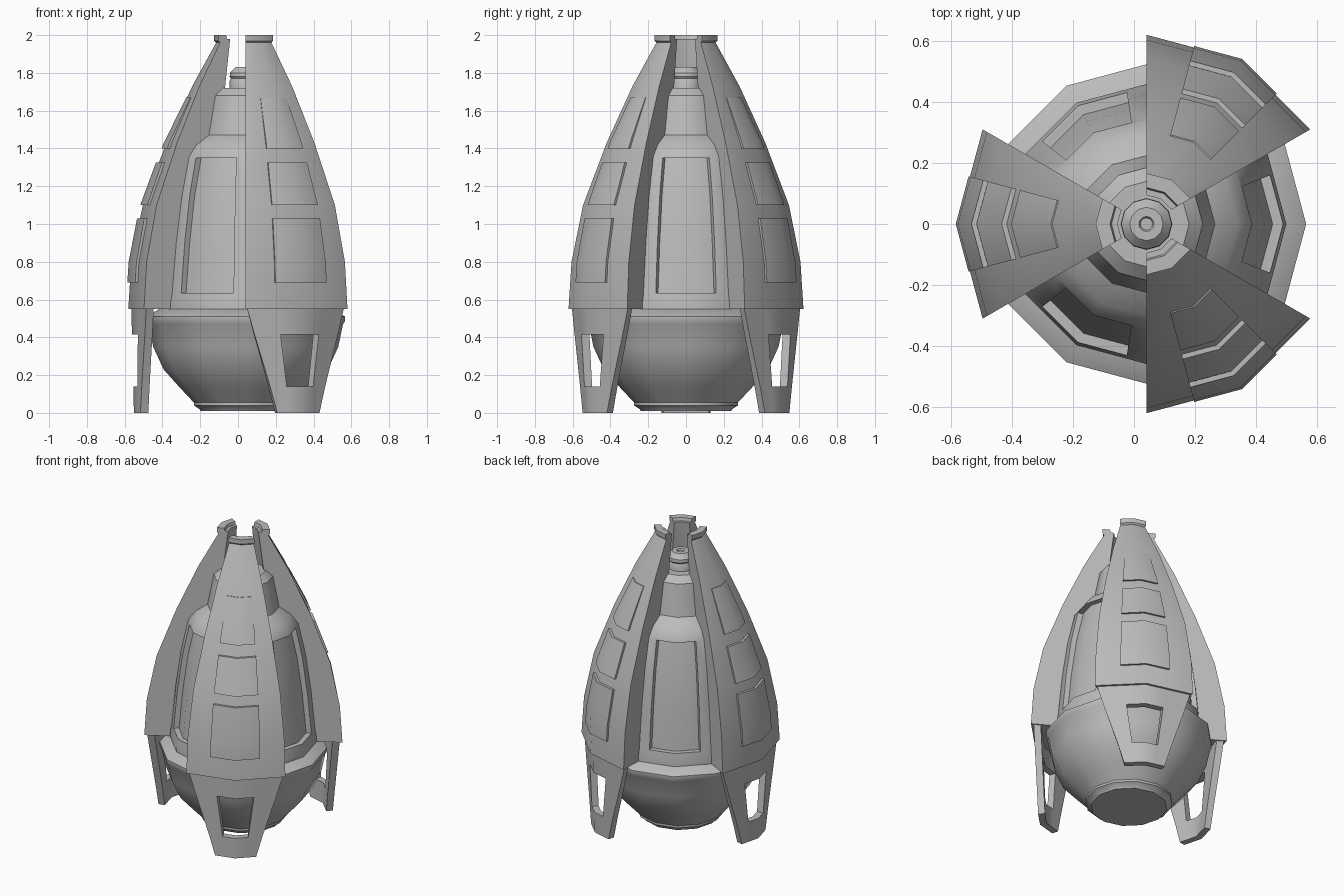
import bpy, bmesh
from math import radians, cos, sin

cube = bpy.data.objects.get("Cube")
if cube:
    bpy.data.objects.remove(cube, do_unlink=True)

AXIS_X = 0.041
FIN_ANGLES = (60, 180, 300)
GAP_ANGLES = (0, 120, 240)

hull_grey = bpy.data.materials.new("hull_grey")
hull_grey.use_nodes = True
GREY = (0.5, 0.5, 0.5, 1)
hull_grey.diffuse_color = GREY
hull_grey.node_tree.nodes["Principled BSDF"].inputs["Base Color"].default_value = GREY


def ring_point(r, a, z):
    """Point on a twelve-sided ring of corner radius r at angle a in degrees."""
    k = r * cos(radians(15)) / cos(radians(a % 30 - 15))
    return (k * cos(radians(a)), k * sin(radians(a)), z)


def make_object(name, bm):
    mesh = bpy.data.meshes.new(name)
    bmesh.ops.recalc_face_normals(bm, faces=bm.faces)
    bm.to_mesh(mesh)
    bm.free()
    mesh.materials.append(hull_grey)
    obj = bpy.data.objects.new(name, mesh)
    obj.location.x = AXIS_X
    bpy.context.collection.objects.link(obj)
    return obj


def activate(obj):
    bpy.ops.object.select_all(action='DESELECT')
    obj.select_set(True)
    bpy.context.view_layer.objects.active = obj


def smooth(obj):
    activate(obj)
    bpy.ops.object.shade_smooth_by_angle(angle=radians(35))


def lathe(name, profile, angles=None):
    """Full turn of an open profile, or a capped sector of a closed one."""
    full = angles is None
    angles = range(0, 360, 30) if full else angles
    bm = bmesh.new()
    rings = [[bm.verts.new(ring_point(r, a, z)) for r, z in profile] for a in angles]
    n = len(profile)
    pairs = list(zip(rings, rings[1:]))
    if full:
        pairs.append((rings[-1], rings[0]))
    for p, q in pairs:
        for i in range(n - 1 if full else n):
            j = (i + 1) % n
            bm.faces.new((p[i], q[i], q[j], p[j]))
    if full:
        bmesh.ops.remove_doubles(bm, verts=bm.verts, dist=1e-5)
    else:
        bm.faces.new(rings[0])
        bm.faces.new(rings[-1])
    return make_object(name, bm)


# lower bowl with bevelled lip
smooth(lathe("lower_bowl", [
    (0, 0.01), (0.24, 0.01), (0.245, 0.02), (0.275, 0.04), (0.275, 0.055), (0.35, 0.135),
    (0.435, 0.23), (0.49, 0.35), (0.515, 0.47), (0.525, 0.485), (0.525, 0.51),
    (0.45, 0.555), (0, 0.555)]))

# core body with a hooded, recessed window in each gap
core = lathe("core_body", [
    (0, 0.53), (0.46, 0.53), (0.46, 0.58), (0.45, 0.63), (0.425, 0.9), (0.39, 1.15),
    (0.345, 1.36), (0.3, 1.42), (0.225, 1.47), (0.185, 1.68), (0.14, 1.72), (0, 1.72)])
for mid in GAP_ANGLES:
    cutter = lathe("window_cutter", [
        (0.415, 0.635), (0.39, 0.9), (0.355, 1.15), (0.31, 1.35), (0.6, 1.35), (0.6, 0.635)],
        [mid - 21.5, mid, mid + 21.5])
    cutter.hide_render = True
    cut = core.modifiers.new("window_cut", 'BOOLEAN')
    cut.operation = 'DIFFERENCE'
    cut.solver = 'EXACT'
    cut.object = cutter
    activate(core)
    bpy.ops.object.modifier_apply(modifier=cut.name)
    bpy.data.objects.remove(cutter, do_unlink=True)
smooth(core)

# nose cap
smooth(lathe("nose_cap", [
    (0, 1.7), (0.085, 1.7), (0.085, 1.76), (0.078, 1.77), (0.085, 1.78), (0.083, 1.8),
    (0.055, 1.83), (0.025, 1.83), (0.02, 1.82), (0, 1.82)]))

# outer fins
OUTER = [(0.622, 0.55), (0.606, 0.8), (0.545, 1.1), (0.42, 1.43), (0.283, 1.73), (0.157, 1.96)]
RIM = [(0.167, 1.97), (0.167, 2.0), (0.12, 2.0), (0.115, 1.98), (0.095, 1.98)]
INNER = [(0.127, 1.72), (0.19, 1.45), (0.27, 1.3), (0.34, 1.0), (0.42, 0.55)]


def hull_radius(z):
    for (r0, z0), (r1, z1) in zip(OUTER, OUTER[1:]):
        if z0 <= z <= z1:
            return r0 + (r1 - r0) * (z - z0) / (z1 - z0)


def fin_plate(name, mid, low, high, top_raise):
    heights = [low] + [z for r, z in OUTER if low < z < high] + [high]
    front = [(hull_radius(z) + 0.014, z) for z in heights[:-1]]
    front.append((hull_radius(high) + top_raise, high))
    back = [(r - 0.04, z) for r, z in reversed(front)]
    smooth(lathe(name, front + back, [mid - 15, mid, mid + 15]))


def fin_leg(mid):
    bm = bmesh.new()
    rows = []
    # height, half angle of the leg, half angle of its opening
    for z, half, hole in ((0.56, 29.5, 13), (0.415, 25.5, 11.5), (0.14, 17, 8), (0, 13, 7)):
        r = 0.592 + 0.025 * z
        rows.append([bm.verts.new(ring_point(r, mid + a, z))
                     for a in (-half, -hole, 0, hole, half)])
    for k, (up, down) in enumerate(zip(rows, rows[1:])):
        for c in range(4):
            if k != 1 or c in (0, 3):
                bm.faces.new((up[c], down[c], down[c + 1], up[c + 1]))
    # inner skin, then the rim and the sides of the opening
    skin, rim = list(bm.faces), [e for e in bm.edges if e.is_boundary]
    inner = {v: bm.verts.new((v.co.x * 0.925, v.co.y * 0.925, v.co.z)) for v in list(bm.verts)}
    for f in skin:
        bm.faces.new([inner[v] for v in reversed(f.verts)])
    for e in rim:
        a, b = e.verts
        bm.faces.new((a, b, inner[b], inner[a]))
    smooth(make_object("fin_leg", bm))


for mid in FIN_ANGLES:
    smooth(lathe("outer_fin", OUTER + RIM + INNER, [mid - 30, mid, mid + 30]))
    fin_plate("lower_plate", mid, 0.69, 1.03, 0.016)
    fin_plate("middle_plate", mid, 1.1, 1.325, 0.016)
    fin_plate("upper_plate", mid, 1.4, 1.67, 0.004)
    fin_leg(mid)
